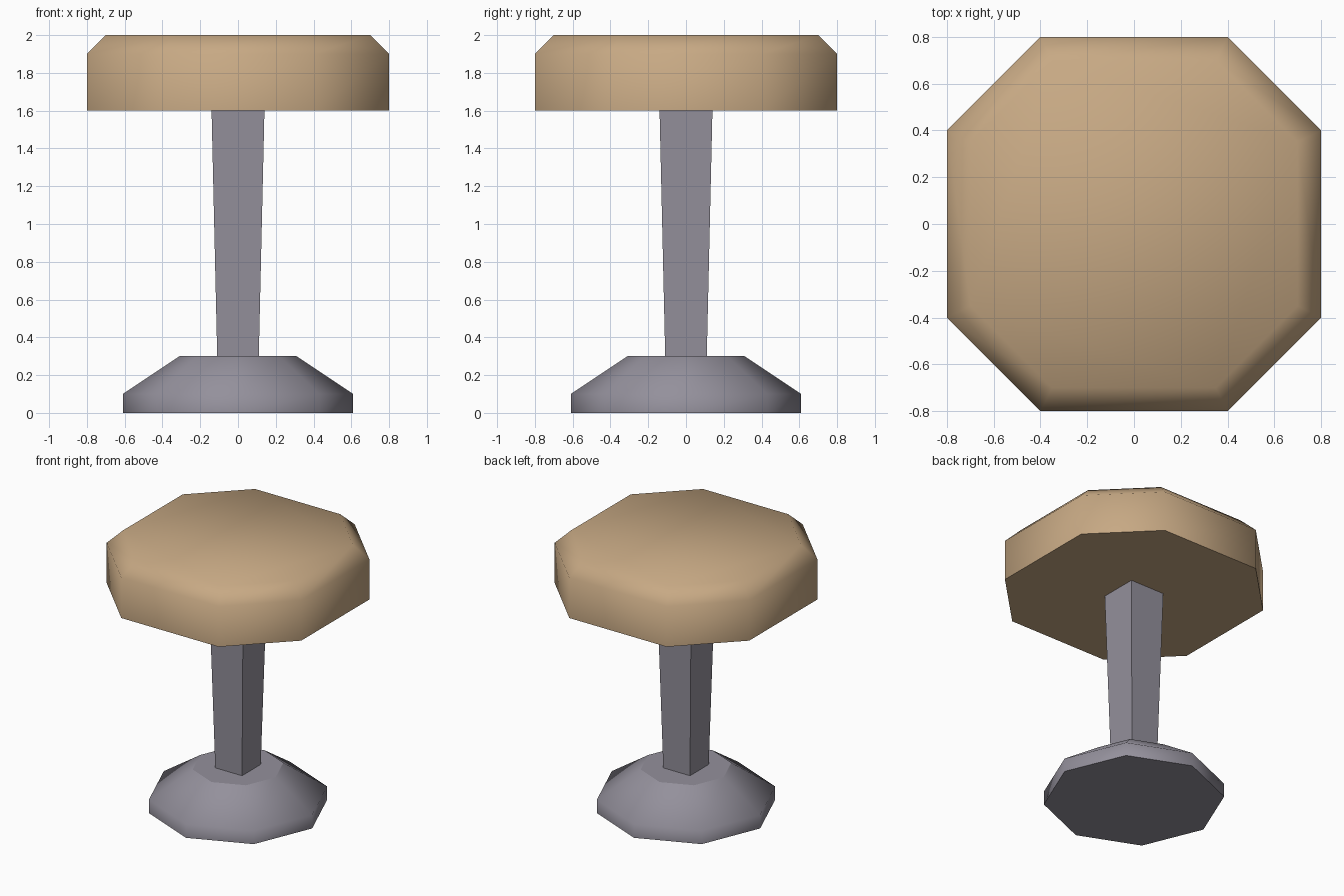
import bpy
import bmesh
from math import cos, sin, pi

cube = bpy.data.objects.get("Cube")
if cube:
    bpy.data.objects.remove(cube, do_unlink=True)


def make_material(name, rgb):
    mat = bpy.data.materials.new(name)
    mat.use_nodes = True
    mat.diffuse_color = (*rgb, 1)
    mat.node_tree.nodes["Principled BSDF"].inputs["Base Color"].default_value = (*rgb, 1)
    return mat


def loft(name, outline, levels, mat, smooth_sides=False, smooth_top=False):
    """Stack scaled copies of an outline at (scale, z) levels and cap both ends."""
    bm = bmesh.new()
    rings = [[bm.verts.new((x * s, y * s, z)) for x, y in outline] for s, z in levels]
    count = len(outline)
    for low, high in zip(rings, rings[1:]):
        for i in range(count):
            j = (i + 1) % count
            bm.faces.new((low[i], low[j], high[j], high[i])).smooth = smooth_sides
    bm.faces.new(rings[0][::-1])
    bm.faces.new(rings[-1]).smooth = smooth_top
    # Keep the border between smooth and flat faces crisp
    for edge in bm.edges:
        edge.smooth = all(f.smooth for f in edge.link_faces)
    mesh = bpy.data.meshes.new(name)
    bm.to_mesh(mesh)
    bm.free()
    mesh.materials.append(mat)
    obj = bpy.data.objects.new(name, mesh)
    bpy.context.collection.objects.link(obj)
    return obj


tan = make_material("tan cushion", (0.57, 0.395, 0.23))
grey = make_material("grey metal", (0.295, 0.28, 0.33))

# Outlines of unit half-width, counter-clockwise
cut_square = [(1, -0.5), (1, 0.5), (0.5, 1), (-0.5, 1),
              (-1, 0.5), (-1, -0.5), (-0.5, -1), (0.5, -1)]
octagon = [(cos(i * pi / 4), sin(i * pi / 4)) for i in range(8)]
square = [(1, -1), (1, 1), (-1, 1), (-1, -1)]

# Cushioned seat with a bevelled upper rim
loft("seat", cut_square, [(0.8, 1.6), (0.8, 1.9), (0.7, 2.0)], tan, True, True)
# Post that widens upwards
loft("post", square, [(0.11, 0.3), (0.14, 1.6)], grey)
# Sloped foot with a flat top
loft("base", octagon, [(0.61, 0), (0.61, 0.1), (0.31, 0.3)], grey, True, False)
